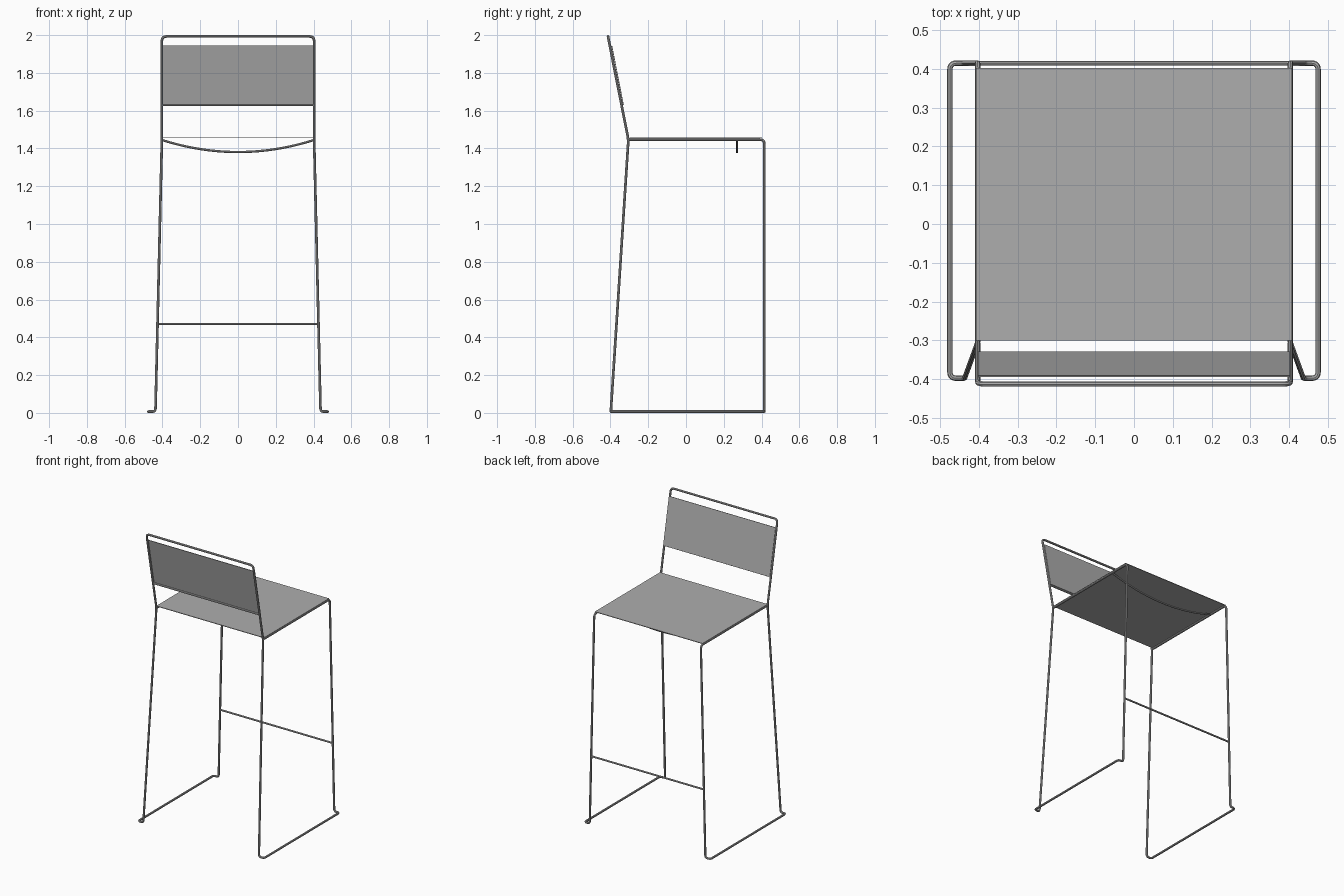
import bpy
import bmesh
from mathutils import Vector

cube = bpy.data.objects.get("Cube")
if cube:
    bpy.data.objects.remove(cube, do_unlink=True)


def make_material(name, value):
    mat = bpy.data.materials.new(name)
    mat.use_nodes = True
    colour = (value, value, value, 1)
    mat.diffuse_color = colour
    mat.node_tree.nodes["Principled BSDF"].inputs["Base Color"].default_value = colour
    return mat


grey = make_material("grey metal", 0.42)
RADIUS = 0.007


def rounded(points, size=0.025, steps=5):
    """Replace each inner corner of a path with a short curved bend."""
    pts = [Vector(p) for p in points]
    path = [pts[0]]
    for a, b, c in zip(pts, pts[1:], pts[2:]):
        trim = min(size, 0.45 * (a - b).length, 0.45 * (c - b).length)
        start = b + (a - b).normalized() * trim
        end = b + (c - b).normalized() * trim
        for i in range(steps + 1):
            t = i / steps
            path.append(start * (1 - t) ** 2 + b * 2 * t * (1 - t) + end * t * t)
    return path + [pts[-1]]


def tube(name, path, radius=RADIUS):
    """Sweep a round bar along a path and turn it into a smooth mesh."""
    curve = bpy.data.curves.new(name, "CURVE")
    curve.dimensions = "3D"
    curve.bevel_depth = radius
    curve.bevel_resolution = 2
    curve.use_fill_caps = True
    spline = curve.splines.new("POLY")
    spline.points.add(len(path) - 1)
    for point, co in zip(spline.points, path):
        point.co = (*co, 1)
    obj = bpy.data.objects.new(name, curve)
    bpy.context.collection.objects.link(obj)
    curve.materials.append(grey)
    bpy.ops.object.select_all(action="DESELECT")
    obj.select_set(True)
    bpy.context.view_layer.objects.active = obj
    bpy.ops.object.convert(target="MESH")
    bpy.ops.object.shade_smooth_by_angle()
    return bpy.context.object


def panel(name, half_width, low, high, thickness):
    """Thin sheet spanning the width between two (y, z) edges."""
    bm = bmesh.new()
    (y0, z0), (y1, z1) = low, high
    corners = [(-half_width, y0, z0), (half_width, y0, z0),
               (half_width, y1, z1), (-half_width, y1, z1)]
    bm.faces.new([bm.verts.new(c) for c in corners])
    mesh = bpy.data.meshes.new(name)
    bm.to_mesh(mesh)
    bm.free()
    mesh.materials.append(grey)
    obj = bpy.data.objects.new(name, mesh)
    bpy.context.collection.objects.link(obj)
    solid = obj.modifiers.new("Thickness", "SOLIDIFY")
    solid.thickness = thickness
    solid.offset = 0
    return obj


# Continuous bent frame: seat rail, leg, floor runner, leg, back upright, top rail
seat_x, leg_x, runner_x = 0.403, 0.437, 0.475
leg_y, rear_y, joint_y, top_y = 0.415, -0.398, -0.305, -0.413
seat_z, top_z = 1.447, 1.993
half = [
    (seat_x, joint_y, seat_z),
    (seat_x, leg_y, seat_z),
    (leg_x, leg_y, RADIUS),
    (runner_x, leg_y, RADIUS),
    (runner_x, rear_y, RADIUS),
    (leg_x, rear_y, RADIUS),
    (seat_x, joint_y, seat_z),
    (seat_x, top_y, top_z),
]
mirrored = [(-x, y, z) for x, y, z in reversed(half)]
tube("frame", rounded(half + mirrored))

# Footrest between the straight legs
foot_x = 0.425
tube("footrest", [(-foot_x, leg_y, 0.47), (foot_x, leg_y, 0.47)], 0.006)

# Sagging brace under the seat
brace = []
for i in range(25):
    t = i / 12 - 1
    brace.append((seat_x * t, 0.27, 1.381 + 0.064 * t * t))
tube("seat_brace", brace, 0.006)

# Bar along the lower edge of the backrest
tube("backrest_bar", [(-seat_x, -0.341, 1.63), (seat_x, -0.341, 1.63)], 0.006)

# Sheet seat and backrest
panel("seat", 0.407, (joint_y + 0.005, 1.456), (0.403, 1.456), 0.004)
panel("backrest", 0.403, (-0.331, 1.63), (-0.393, 1.945), 0.004)
